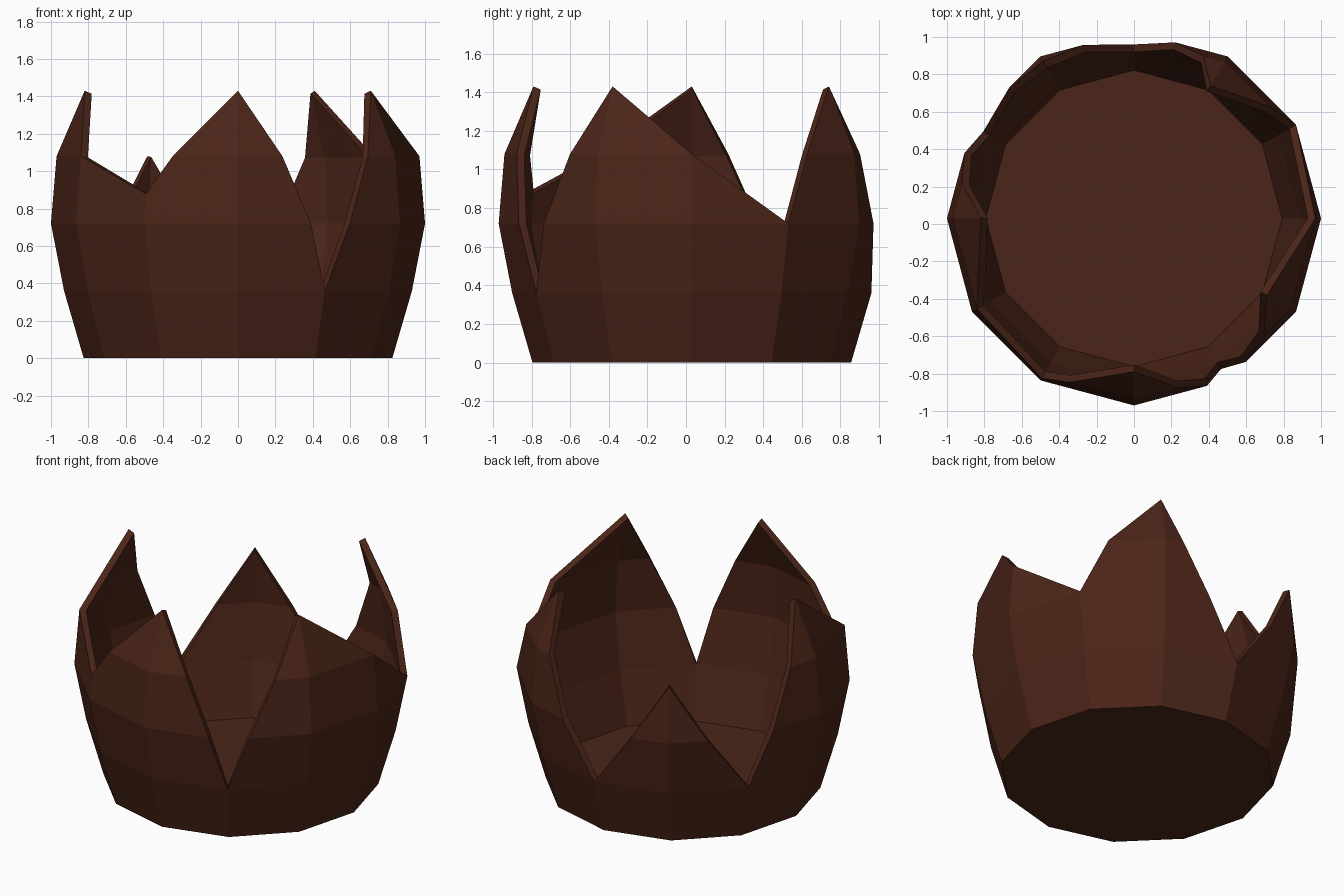
import bpy, bmesh
from math import cos, sin, pi

if "Cube" in bpy.data.objects:
    bpy.data.objects.remove(bpy.data.objects["Cube"])

SIDES, CENTER_Y, WALL = 12, 0.03, 0.04
LEVELS = [0.0, 0.36, 0.72, 1.08, 1.43]
RADII = [0.825, 0.93, 1.0, 0.97, 0.82]

# jagged rim: for each side, starting height followed by (fraction, height) cuts
COLUMN_TOPS = [1.08, .72, 1.43, .36, 1.08, .36, 1.43, 1.08, .88, 1.43, .36, 1.43]
CUTS = {1: [(.32, 1.08)],
        2: [(.24, 1.08), (.56, .72)],
        3: [(.54, .72)],
        4: [(.46, .72)],
        5: [(.30, .72), (.61, 1.08)],
        8: [(.28, 1.08)],
        9: [(.49, 1.08), (.78, .72)],
        10: [(.27, .72), (.59, 1.08)]}


def radius(z):
    for i in range(4):
        if z <= LEVELS[i + 1]:
            t = (z - LEVELS[i]) / (LEVELS[i + 1] - LEVELS[i])
            return RADII[i] + t * (RADII[i + 1] - RADII[i])
    return RADII[-1]


def point(side, f, z):
    a, b = 2 * pi * side / SIDES, 2 * pi * (side + 1) / SIDES
    r = radius(z)
    return (r * (cos(a) * (1 - f) + cos(b) * f),
            CENTER_Y + r * (sin(a) * (1 - f) + sin(b) * f), z)


bm = bmesh.new()

# faceted wall, each band of each side trimmed by the rim
for s in range(SIDES):
    left, right = COLUMN_TOPS[s], COLUMN_TOPS[(s + 1) % SIDES]
    rim = [(0, left)] + CUTS.get(s, []) + [(1, right)]
    for z0, z1 in zip(LEVELS, LEVELS[1:]):
        top = [p for p in rim if z0 <= p[1] <= z1]
        if left > z1:
            top.insert(0, (0, z1))
        if right > z1:
            top.append((1, z1))
        poly = top[::-1]
        if left > z0:
            poly.append((0, z0))
        if right > z0:
            poly.append((1, z0))
        poly = list(dict.fromkeys(poly))
        if len(poly) > 2:
            bm.faces.new([bm.verts.new(point(s, f, z)) for f, z in poly])

# floor
bm.faces.new([bm.verts.new(point(s, 0, 0)) for s in reversed(range(SIDES))])
bmesh.ops.remove_doubles(bm, verts=bm.verts, dist=0.002)

mesh = bpy.data.meshes.new("broken_shell")
bm.to_mesh(mesh)
bm.free()
shell = bpy.data.objects.new("broken_shell", mesh)
bpy.context.collection.objects.link(shell)

# wall thickness grows inward
solid = shell.modifiers.new("wall", 'SOLIDIFY')
solid.thickness = WALL
solid.offset = -1
solid.use_even_offset = True

brown = bpy.data.materials.new("dark_brown")
brown.diffuse_color = (0.07, 0.018, 0.009, 1)
brown.use_nodes = True
brown.node_tree.nodes["Principled BSDF"].inputs["Base Color"].default_value = brown.diffuse_color
mesh.materials.append(brown)
